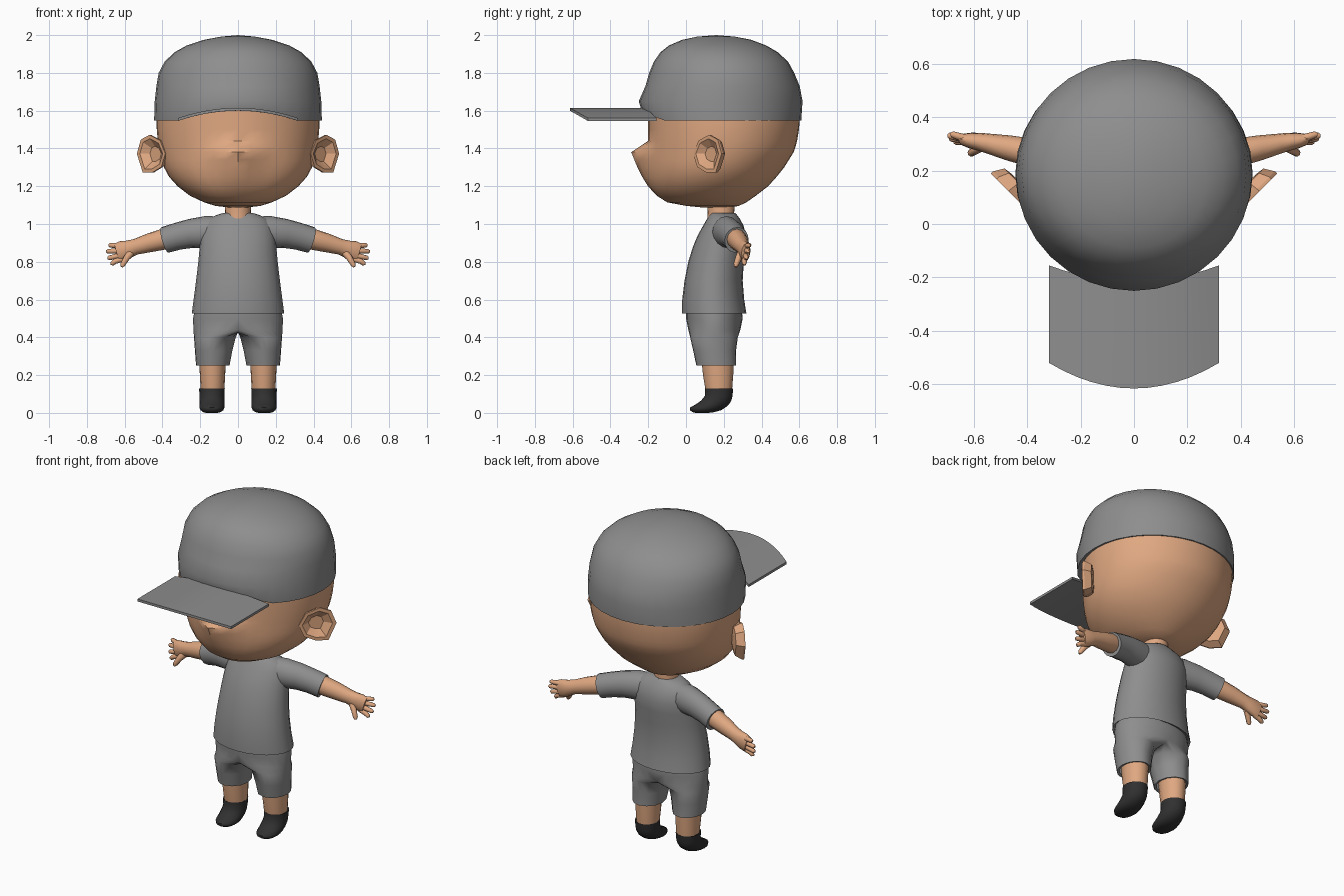
import bpy, bmesh, math
from mathutils import Vector

if "Cube" in bpy.data.objects:
    bpy.data.objects.remove(bpy.data.objects["Cube"])


def material(name, rgb):
    m = bpy.data.materials.new(name)
    m.diffuse_color = (*rgb, 1)
    m.use_nodes = True
    m.node_tree.nodes["Principled BSDF"].inputs["Base Color"].default_value = m.diffuse_color
    return m


SKIN = material("skin", (0.74, 0.39, 0.22))
GREY = material("grey cloth", (0.27, 0.27, 0.27))
DARK = material("dark sock", (0.03, 0.03, 0.03))


def finish(name, bm, mat, mirror=False, angle=40):
    bmesh.ops.recalc_face_normals(bm, faces=bm.faces)
    me = bpy.data.meshes.new(name)
    bm.to_mesh(me)
    bm.free()
    me.materials.append(mat)
    ob = bpy.data.objects.new(name, me)
    bpy.context.collection.objects.link(ob)
    bpy.ops.object.select_all(action='DESELECT')
    ob.select_set(True)
    bpy.context.view_layer.objects.active = ob
    bpy.ops.object.shade_smooth_by_angle(angle=math.radians(angle))
    if mirror:
        ob.modifiers.new("mirror", 'MIRROR')
    return ob


def loft(bm, rings, caps=(True, True)):
    rows = [[bm.verts.new(p) for p in r] for r in rings]
    n = len(rows[0])
    for a, b in zip(rows, rows[1:]):
        for i in range(n):
            bm.faces.new((a[i], a[(i + 1) % n], b[(i + 1) % n], b[i]))
    for row, cap in zip((rows[0], rows[-1]), caps):
        if cap:
            bm.faces.new(row)


def ring(z, y0, y1, rx, cx=0, n=24):
    c, r = (y0 + y1) / 2, (y1 - y0) / 2
    return [Vector((cx + rx * math.sin(t), c - r * math.cos(t), z))
            for t in (2 * math.pi * i / n for i in range(n))]


def tube(bm, path, n=12):
    """Each path point is x, y, z, radius across, radius up."""
    pts = [Vector(p[:3]) for p in path]
    rings = []
    for i, p in enumerate(path):
        d = (pts[min(i + 1, len(pts) - 1)] - pts[max(i - 1, 0)]).normalized()
        side = d.cross(Vector((0, 0, 1))).normalized()
        up = side.cross(d)
        rings.append([pts[i] + side * p[3] * math.cos(t) + up * p[4] * math.sin(t)
                      for t in (2 * math.pi * k / n for k in range(n))])
    loft(bm, rings)


# Head with a pointed nose pulled out of the face
head = [(1.088, .08, .24, .05), (1.096, 0, .28, .12), (1.115, -.10, .32, .18),
        (1.15, -.155, .37, .255), (1.2, -.185, .435, .32), (1.25, -.195, .48, .365),
        (1.3, -.2, .52, .392), (1.34, -.2, .545, .405), (1.38, -.2, .57, .415),
        (1.41, -.2, .58, .42), (1.44, -.2, .588, .425), (1.5, -.2, .598, .43),
        (1.55, -.2, .602, .432), (1.62, -.2, .602, .43)]
bm = bmesh.new()
rings = [ring(*h, n=40) for h in head]
for r in rings:
    for p in r:
        if p.y < .1:
            f = (p.z - 1.16) / .22 if p.z < 1.38 else (1.44 - p.z) / .06
            p.y -= .09 * max(0, f) * math.exp(-(p.x / .1) ** 2)
loft(bm, rings)
finish("head", bm, SKIN)


# Cap crown: the front of the hem follows the arch of the brim
def arch(x):
    return 1.6 - .055 * min(1, (x / .32) ** 2)


crown = [(1.547, -.19, .595, .425), (1.547, -.235, .61, .444), (1.65, -.25, .617, .441),
         (1.73, -.215, .602, .432), (1.80, -.195, .573, .42), (1.86, -.17, .54, .388),
         (1.91, -.135, .485, .335), (1.945, -.09, .425, .272), (1.975, -.02, .345, .18),
         (1.992, .06, .26, .09)]
bm = bmesh.new()
rings = [ring(*c, n=32) for c in crown]
for r in rings[:2]:
    for p in r:
        if p.y < .1:
            p.z = max(p.z, arch(p.x))
loft(bm, rings, (False, False))
bm.verts.ensure_lookup_table()
top = bm.verts.new((0, .16, 2.0))
last = list(bm.verts)[-33:-1]
for i in range(32):
    bm.faces.new((last[i], last[(i + 1) % 32], top))
finish("cap_crown", bm, GREY)

# Cap brim
bm = bmesh.new()
rings = []
for i in range(13):
    x = -.317 + .634 * i / 12
    q = (x / .317) ** 2
    front, back, z = -.615 + .095 * q, -.215 + .06 * q, arch(x)
    rings.append([(x, front, z), (x, back, z), (x, back, z + .015), (x, front, z + .015)])
loft(bm, rings)
finish("cap_brim", bm, GREY, angle=30)

# Ears: faceted bowls facing forward and outward
bm = bmesh.new()
out, nrm = Vector((.7, .7, 0)), Vector((.7, -.7, 0))
outline = [(.115, 0), (.085, .075), (.02, .1), (-.06, .07), (-.1, 0),
           (-.07, -.07), (0, -.1), (.07, -.1)]
rings = []
for s, d in ((.5, -.055), (.8, -.05), (1, -.012), (1, 0), (.8, 0), (.4, -.03)):
    rings.append([Vector((.455, .108, 1.372)) + out * u * s + Vector((0, 0, v * s)) + nrm * d
                  for u, v in outline])
loft(bm, rings)
finish("ear", bm, SKIN, True, 25)

# Neck
bm = bmesh.new()
loft(bm, [ring(1.0, .11, .26, .075), ring(1.06, .115, .255, .068), ring(1.14, .11, .26, .07)])
finish("neck", bm, SKIN)

# Shirt body
bm = bmesh.new()
loft(bm, [ring(*s) for s in (
    (.54, 0, .30, .225), (.525, -.02, .32, .245), (.6, -.02, .308, .235), (.7, -.008, .3, .222),
    (.8, .012, .306, .21), (.88, .037, .315, .203), (.94, .062, .318, .197), (.99, .09, .305, .185),
    (1.025, .11, .287, .16), (1.045, .122, .272, .12), (1.058, .125, .262, .08))])
finish("shirt_body", bm, GREY, angle=50)

# Sleeves
bm = bmesh.new()
tube(bm, [(.08, .2, .96, .07, .08), (.17, .215, .957, .075, .085), (.25, .235, .95, .069, .077),
          (.32, .252, .935, .065, .072), (.388, .268, .915, .065, .07),
          (.384, .267, .916, .054, .058)], 16)
finish("sleeve", bm, GREY, True)

# Arms with palm, fingers and thumb
bm = bmesh.new()
tube(bm, [(.34, .256, .93, .052, .055), (.40, .27, .918, .052, .055), (.47, .285, .9, .047, .05),
          (.54, .3, .88, .038, .042), (.575, .307, .868, .034, .046),
          (.61, .312, .857, .03, .054), (.64, .316, .848, .022, .05)])
for y0, z0, y1, z1, x1 in ((.316, .883, .335, .888, .686), (.315, .86, .33, .855, .698),
                           (.314, .836, .32, .82, .692), (.31, .815, .308, .79, .675)):
    tube(bm, [(.61, y0, z0, .015, .015), (.65, (y0 + y1) / 2, (z0 + z1) / 2, .014, .014),
              (x1 - .008, y1, z1, .012, .012), (x1, y1, z1, .006, .006)], 8)
tube(bm, [(.56, .295, .855, .018, .022), (.59, .278, .82, .017, .018),
          (.61, .265, .785, .014, .014), (.615, .262, .773, .007, .007)], 8)
finish("arm", bm, SKIN, True, 50)

# Shorts: half a waist that splits off into one leg, then mirrored
bm = bmesh.new()
N, M = 13, 5


def half_ring(z, y0, y1, x0, x1, dz=0):
    c, r = (y0 + y1) / 2, (y1 - y0) / 2
    pts = [(x0 + (x1 - x0) * math.sin(t), c - r * math.cos(t), z)
           for t in (math.pi * i / (N - 1) for i in range(N))]
    if x0 > 0:  # closed leg section
        mid = (x0 + x1) / 2
        pts = [(mid + (x1 - x0) / 2 * math.sin(t), c - r * math.cos(t), z)
               for t in [math.pi * i / (N - 1) for i in range(N)]
               + [math.pi * (1 + (j + 1) / (M + 1)) for j in range(M)]]
    else:
        pts += [(0, c + r * math.cos(math.pi * (j + 1) / (M + 1)), z - dz) for j in range(M)]
    return [bm.verts.new(p) for p in pts]


rows = [half_ring(.55, .0, .295, 0, .228), half_ring(.5, .0, .3, 0, .238),
        half_ring(.44, .012, .288, 0, .236, .015),
        half_ring(.40, .022, .274, .012, .233), half_ring(.33, .038, .265, .03, .228),
        half_ring(.25, .055, .266, .045, .222), half_ring(.255, .07, .252, .06, .207)]
for k, (a, b) in enumerate(zip(rows, rows[1:])):
    count = N - 1 if k < 2 else N + M
    for i in range(count):
        j = (i + 1) % (N + M)
        bm.faces.new((a[i], a[j], b[j], b[i]))
for row in rows[:2]:
    bmesh.ops.delete(bm, geom=row[N:], context='VERTS')
finish("shorts", bm, GREY, True, 60)

# Legs
bm = bmesh.new()
loft(bm, [ring(z, a, b, r, .135, 16) for z, a, b, r in (
    (.3, .08, .255, .072), (.2, .09, .25, .067), (.11, .105, .243, .062))])
finish("leg", bm, SKIN, True)

# Socks with pointed toes
bm = bmesh.new()
loft(bm, [ring(z, a, b, r, .138, 16) for z, a, b, r in (
    (.125, .11, .24, .058), (.13, .1, .25, .068), (.09, .1, .246, .066), (.065, .08, .24, .067),
    (.045, .052, .228, .067), (.028, .02, .208, .066), (.014, .02, .185, .06),
    (.004, .035, .15, .046), (0, .05, .12, .03))])
finish("sock", bm, DARK, True, 60)
